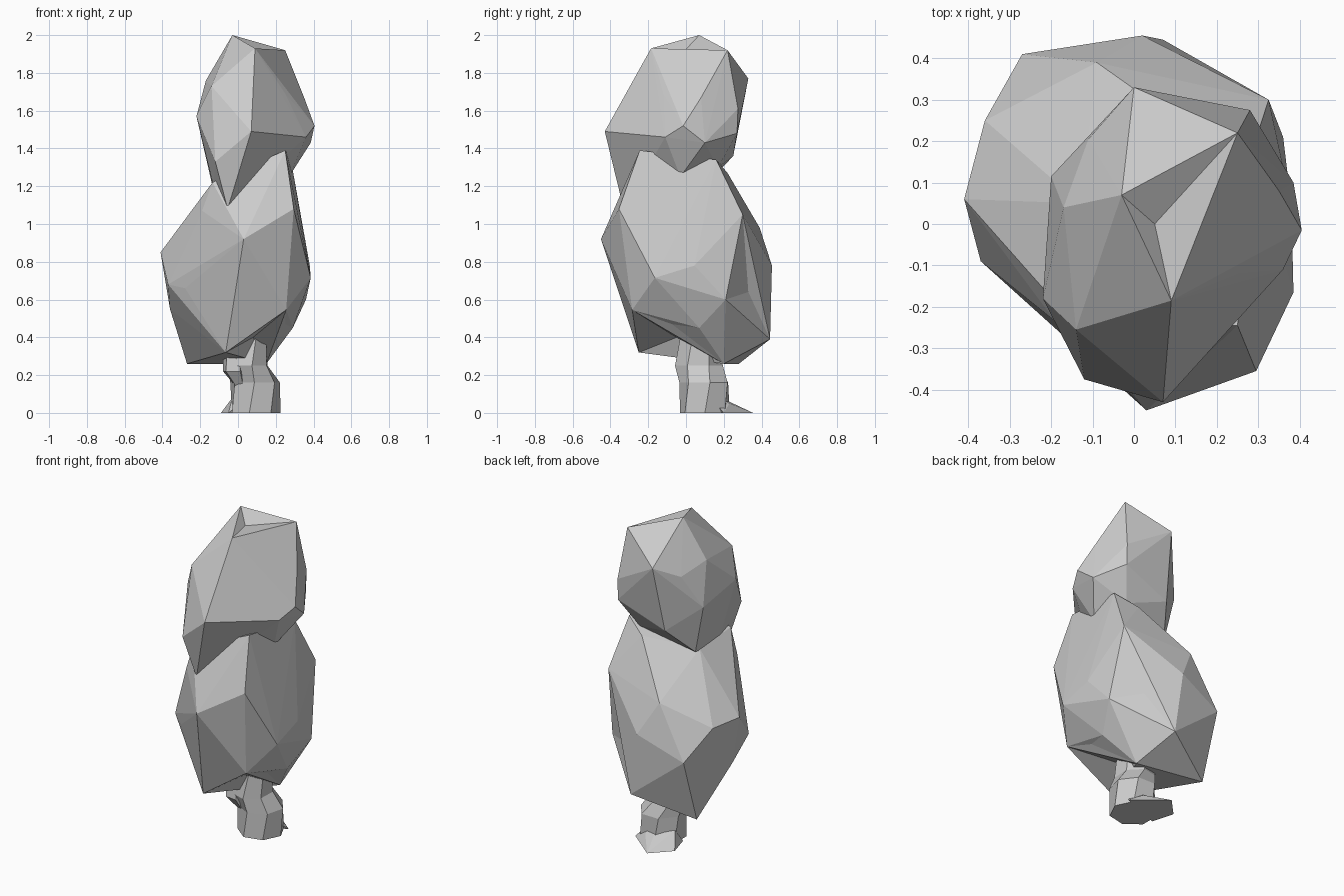
import bpy, bmesh
from math import cos, sin, tau
from mathutils import Vector
from mathutils.bvhtree import BVHTree

if "Cube" in bpy.data.objects:
    bpy.data.objects.remove(bpy.data.objects["Cube"])


def finish(bm, name):
    bmesh.ops.recalc_face_normals(bm, faces=bm.faces)
    mesh = bpy.data.meshes.new(name)
    bm.to_mesh(mesh)
    bm.free()
    obj = bpy.data.objects.new(name, mesh)
    bpy.context.collection.objects.link(obj)
    return obj


def clump(name, points, dents=()):
    """Faceted foliage: a hull over its corner points, then pushed-in dents."""
    bm = bmesh.new()
    for p in points:
        bm.verts.new(p)
    out = bmesh.ops.convex_hull(bm, input=bm.verts)
    junk = {g for g in out["geom_interior"] + out["geom_unused"]
            if isinstance(g, bmesh.types.BMVert)}
    bmesh.ops.delete(bm, geom=list(junk), context='VERTS')
    for d in dents:
        bm.faces.ensure_lookup_table()
        index = BVHTree.FromBMesh(bm).find_nearest(Vector(d))[2]
        poked = bmesh.ops.poke(bm, faces=[bm.faces[index]])
        poked["verts"][0].co = d
    return finish(bm, name)


def stem(name, rings, sides):
    """Rings (x, y, z, rx, ry) joined into a closed faceted tube."""
    bm = bmesh.new()
    loops = []
    for k, (x, y, z, rx, ry) in enumerate(rings):
        turn = 0.2 * k
        loops.append([bm.verts.new((x + rx * cos(tau * i / sides + turn),
                                    y + ry * sin(tau * i / sides + turn), z))
                      for i in range(sides)])
    for a, b in zip(loops, loops[1:]):
        for i in range(sides):
            j = (i + 1) % sides
            bm.faces.new((a[i], a[j], b[j], b[i]))
    bm.faces.new(loops[0][::-1])
    bm.faces.new(loops[-1])
    return finish(bm, name)


# Upper foliage
clump("upper_foliage", [
    (-.03, .07, 2.0), (.09, -.185, 1.93), (.25, .22, 1.92),
    (0, .33, 1.77), (-.17, .04, 1.76), (-.22, -.18, 1.57),
    (-.14, -.255, 1.73), (.07, -.43, 1.49), (-.12, -.375, 1.33),
    (-.055, -.33, 1.08), (.405, -.015, 1.52), (.35, .08, 1.67),
    (.385, .1, 1.43), (.36, -.11, 1.46), (.27, -.03, 1.25),
    (.28, .275, 1.61), (.28, .27, 1.48), (.2, .17, 1.3), (.25, -.12, 1.69),
    (-.2, .115, 1.5), (-.11, .205, 1.7), (-.135, .1, 1.2),
    (-.03, .25, 1.36), (-.13, -.15, 1.2)],
    dents=[(.05, 0, 1.925)])

# Lower foliage
clump("lower_foliage", [
    (-.41, .06, .85), (-.37, -.09, .68), (-.36, .06, .55), (-.36, .25, .84),
    (-.27, .41, .66), (-.27, .28, .26), (-.28, -.16, .66),
    (-.19, -.235, 1.07), (.03, -.45, .92),
    (.295, -.355, 1.08), (.25, -.245, 1.39), (.385, -.165, .715),
    (.255, -.285, .545), (-.065, -.25, .32), (.38, .045, .78), (.36, .21, .6),
    (.325, .3, 1.05), (.28, .16, 1.34), (.02, .455, .78), (.07, .445, .39),
    (.29, .07, .45), (.15, .2, .26), (-.09, .39, .98), (-.135, -.25, 1.22),
    (-.13, .05, 1.2), (.15, .22, 1.27)],
    dents=[(.08, -.05, .4), (.25, -.075, .47), (.2, .33, .64)])

# Trunk and side stub reaching into the foliage
stem("trunk", [(.09, .1, 0, .135, .135), (.09, .1, .16, .135, .135),
               (.055, .07, .25, .11, .13), (.07, .07, .44, .085, .1)], 7)
stem("branch_stub", [(.02, .05, .13, .03, .04), (-.02, .03, .22, .065, .08),
                     (-.03, .04, .36, .05, .07)], 5)

# Low root flaring out behind
clump("root_flare", [(.02, .355, 0), (-.09, .24, 0), (-.05, .1, 0),
                     (.21, .2, 0), (.12, .23, .05), (-.03, .15, .08),
                     (.1, .1, .12)])
